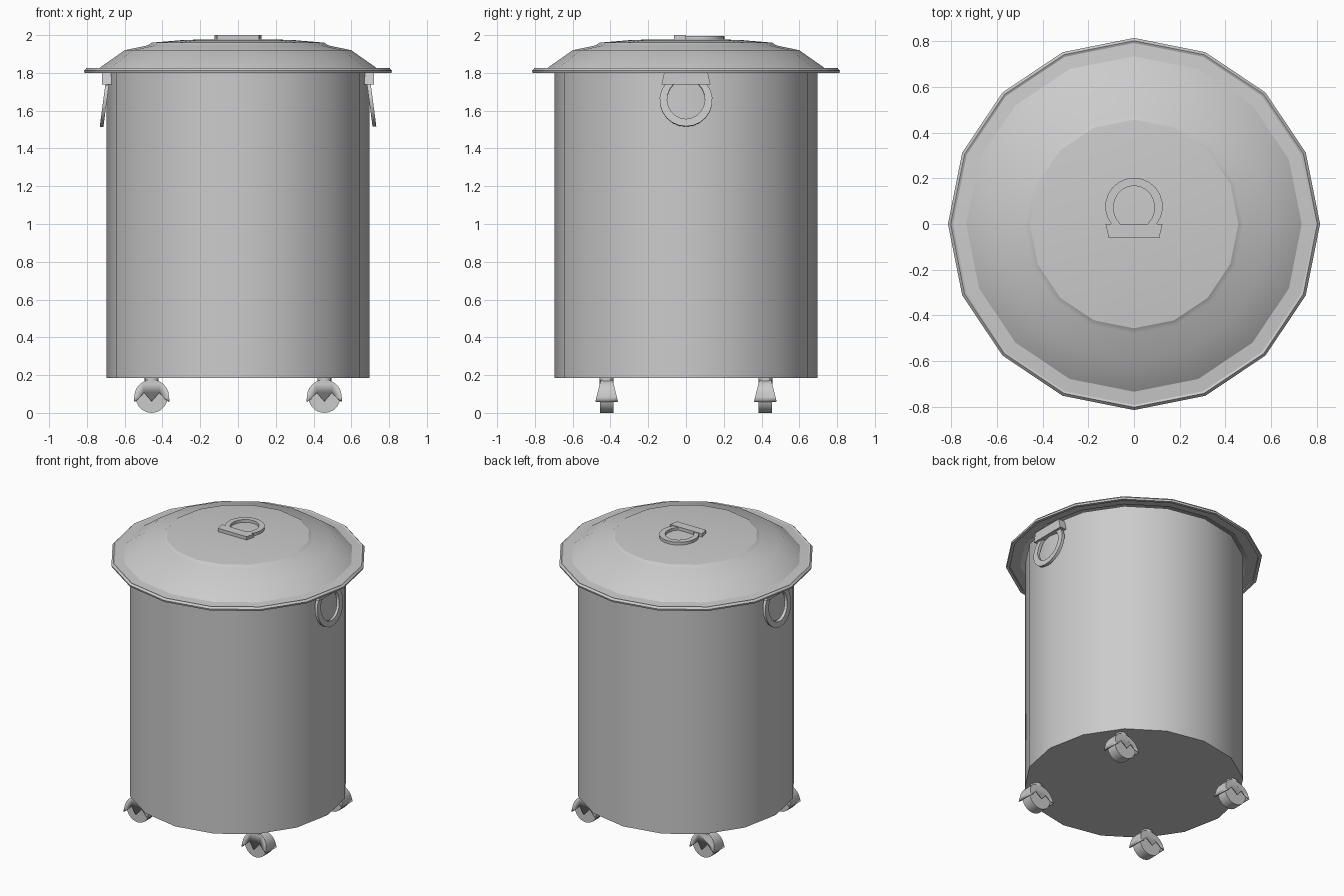
import bpy, bmesh
from math import sin, cos, pi, radians
from mathutils import Matrix, Vector

if "Cube" in bpy.data.objects:
    bpy.data.objects.remove(bpy.data.objects["Cube"])


def finish(name, bm, angle=30):
    bmesh.ops.recalc_face_normals(bm, faces=bm.faces)
    me = bpy.data.meshes.new(name)
    bm.to_mesh(me)
    bm.free()
    ob = bpy.data.objects.new(name, me)
    bpy.context.collection.objects.link(ob)
    bpy.ops.object.select_all(action='DESELECT')
    ob.select_set(True)
    bpy.context.view_layer.objects.active = ob
    bpy.ops.object.shade_smooth_by_angle(angle=radians(angle))
    return ob


def lathe(name, profile, n=16, angle=30):
    bm = bmesh.new()
    rings = []
    for r, z in profile:
        if r == 0:
            rings.append([bm.verts.new((0, 0, z))] * n)
        else:
            rings.append([bm.verts.new((r * cos(2 * pi * i / n), r * sin(2 * pi * i / n), z))
                          for i in range(n)])
    for a, b in zip(rings, rings[1:]):
        for i in range(n):
            j = (i + 1) % n
            bm.faces.new(list(dict.fromkeys((a[i], a[j], b[j], b[i]))))
    return finish(name, bm, angle)


def extrude(bm, faces, depth):
    ext = bmesh.ops.extrude_face_region(bm, geom=faces, use_keep_orig=True)
    vs = [g for g in ext['geom'] if isinstance(g, bmesh.types.BMVert)]
    bmesh.ops.translate(bm, verts=vs, vec=(0, 0, depth))


def frame(u, v, w, origin):
    m = Matrix((u, v, w)).transposed().to_4x4()
    m.translation = Vector(origin)
    return m


def d_ring(name, m, s=1.0, depth=0.02):
    # flat D-shaped grip in local uv, straight side on v = 0
    bm = bmesh.new()
    n, a0 = 16, radians(-38)
    out, inn = [], []
    for i in range(n + 1):
        a = a0 + (pi - 2 * a0) * i / n
        out.append(bm.verts.new((s * 0.14 * cos(a), s * max(0, 0.085 + 0.14 * sin(a)), 0)))
    k = n // 2
    for i in range(n + 1):
        a = radians(-48) + (pi + radians(96)) * i / n
        inn.append(bm.verts.new((s * 0.1 * cos(a), s * max(0, 0.08 + 0.106 * sin(a)), 0)))
    faces = [bm.faces.new((out[i], out[i + 1], inn[i + 1], inn[i])) for i in range(n)]
    extrude(bm, faces, depth)
    bm.transform(m)
    finish(name, bm)


def bracket(name, m, s=1.0, depth=0.03):
    bm = bmesh.new()
    pts = [(-0.13, 0), (0.13, 0), (0.115, -0.065), (-0.115, -0.065)]
    f = bm.faces.new([bm.verts.new((s * u, s * v, 0)) for u, v in pts])
    extrude(bm, [f], depth)
    bm.transform(m)
    finish(name, bm)


# can body
lathe("bin_body", [(0, 0.185), (0.695, 0.185), (0.695, 1.815)])

# hollow domed lid with rolled rim
lathe("lid", [(0, 1.964), (0.28, 1.96), (0.45, 1.945), (0.6, 1.905), (0.725, 1.812),
              (0.79, 1.808), (0.792, 1.8), (0.812, 1.8), (0.815, 1.812), (0.803, 1.825),
              (0.793, 1.82), (0.735, 1.825), (0.6, 1.92), (0.48, 1.945), (0.457, 1.96),
              (0.28, 1.975), (0, 1.978)], angle=26)

# lid handle
bracket("lid_handle_bracket", frame((1, 0, 0), (0, 1, 0), (0, 0, 1), (0, 0, 1.965)), 0.96, 0.035)
d_ring("lid_handle_ring", frame((1, 0, 0), (0, 1, 0), (0, 0, 1), (0, 0, 1.968)), 0.9, 0.028)

# side handles, rings leaning slightly outward
t = radians(7.5)
for s, side in ((1, "right"), (-1, "left")):
    bracket(side + "_handle_bracket",
            frame((0, 1, 0), (0, 0, -1), (s, 0, 0), (s * 0.67, 0, 1.738)), 1.0, 0.05)
    d_ring(side + "_handle_ring",
           frame((0, 1, 0), (s * sin(t), 0, -cos(t)), (s * cos(t), 0, s * sin(t)),
                 (s * 0.683, 0, 1.738)))


# casters: stem, wheel and a hood with wavy lower edges
def caster(name, x, y):
    bm = bmesh.new()
    bmesh.ops.create_cone(bm, cap_ends=True, segments=12, radius1=0.037, radius2=0.037, depth=0.04,
                          matrix=Matrix.Translation((x, y, 0.172)))
    finish(name + "_stem", bm)

    bm = bmesh.new()
    bmesh.ops.create_cone(bm, cap_ends=True, segments=20, radius1=0.085, radius2=0.085, depth=0.072,
                          matrix=Matrix.Translation((x, y, 0.085)) @ Matrix.Rotation(pi / 2, 4, 'X'))
    finish(name + "_wheel", bm)

    bm = bmesh.new()
    arch = [(0.095, 0.06)] + [(0.092 * cos(pi * i / 12), 0.086 + 0.09 * sin(pi * i / 12))
                              for i in range(13)] + [(-0.095, 0.06)]
    wave = [(-0.07, 0.075), (-0.04, 0.108), (0, 0.062), (0.04, 0.108), (0.07, 0.075)]
    loops = []
    for s in (-1, 1):
        vs = [bm.verts.new((x + px, y + s * (0.06 - 0.25 * (pz - 0.06)), pz))
              for px, pz in arch + wave]
        bm.faces.new(vs)
        loops.append(vs)
    for i in range(len(arch) - 1):
        bm.faces.new((loops[0][i], loops[0][i + 1], loops[1][i + 1], loops[1][i]))
    ob = finish(name + "_hood", bm)
    mod = ob.modifiers.new("thickness", 'SOLIDIFY')
    mod.thickness = 0.006


for sx, lr in ((-1, "left"), (1, "right")):
    for sy, fb in ((-1, "front"), (1, "back")):
        caster(fb + "_" + lr + "_caster", sx * 0.457, sy * 0.42)
